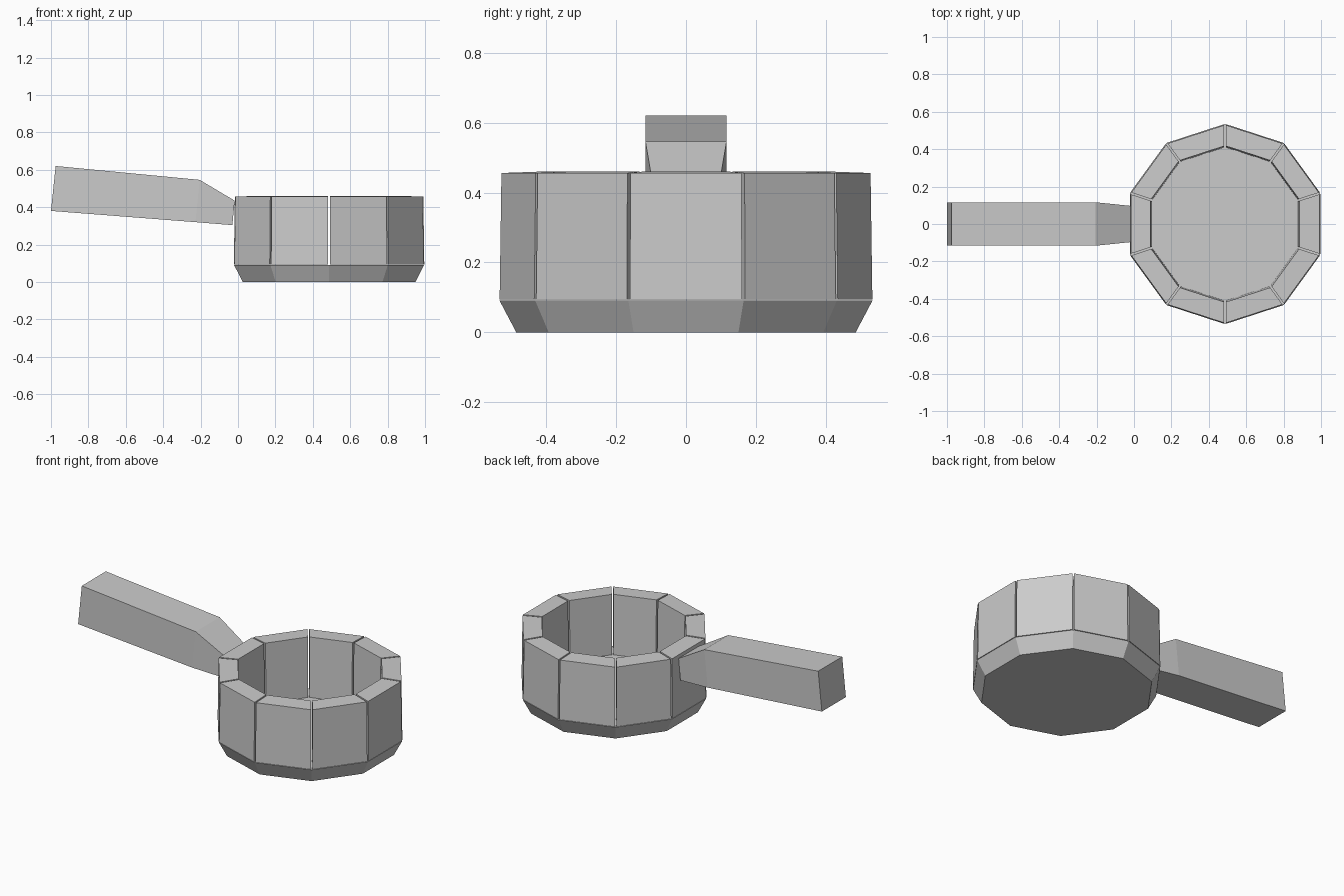
import bpy, bmesh
from math import pi, tan
from mathutils import Matrix, Vector

if "Cube" in bpy.data.objects:
    bpy.data.objects.remove(bpy.data.objects["Cube"])

SIDES = 10
CENTRE_X = 0.487
GAP = 0.005  # half of the slot between wall staves


def loft(name, rings):
    """Skin a list of equal-length point rings and cap both ends."""
    bm = bmesh.new()
    loops = [[bm.verts.new(p) for p in ring] for ring in rings]
    n = len(loops[0])
    for a, b in zip(loops, loops[1:]):
        for i in range(n):
            j = (i + 1) % n
            bm.faces.new((a[i], a[j], b[j], b[i]))
    bm.faces.new(loops[0][::-1])
    bm.faces.new(loops[-1])
    bmesh.ops.recalc_face_normals(bm, faces=bm.faces)
    mesh = bpy.data.meshes.new(name)
    bm.to_mesh(mesh)
    bm.free()
    obj = bpy.data.objects.new(name, mesh)
    bpy.context.collection.objects.link(obj)
    return obj


# Pan base: shallow ten-sided dish with chamfered sides
bpy.ops.mesh.primitive_cone_add(vertices=SIDES, radius1=0.486, radius2=0.534,
                                depth=0.091, location=(CENTRE_X, 0, 0.0455))
bpy.context.object.name = "pan_base"

# Pan wall: ten separate mitred staves, (distance from centre, z) section
section = [(0.509, 0.094), (0.504, 0.456), (0.398, 0.460), (0.391, 0.094)]
half_angle = pi / SIDES
for i in range(SIDES):
    ends = [[(r, s * (r * tan(half_angle) - GAP), z) for r, z in section]
            for s in (-1, 1)]
    stave = loft(f"pan_wall_{i + 1}", ends)
    stave.rotation_euler.z = 2 * half_angle * i
    stave.location.x = CENTRE_X

# Handle: rectangular bar that narrows where it meets the pan
# each station is bottom (x, z), top (x, z), half width
stations = [((-1.0, 0.38), (-0.975, 0.62), 0.116),
            ((-0.228, 0.32), (-0.205, 0.546), 0.116),
            ((-0.03, 0.304), (-0.018, 0.435), 0.097)]
loft("handle", [[(b[0], -w, b[1]), (b[0], w, b[1]),
                 (t[0], w, t[1]), (t[0], -w, t[1])] for b, t, w in stations])
